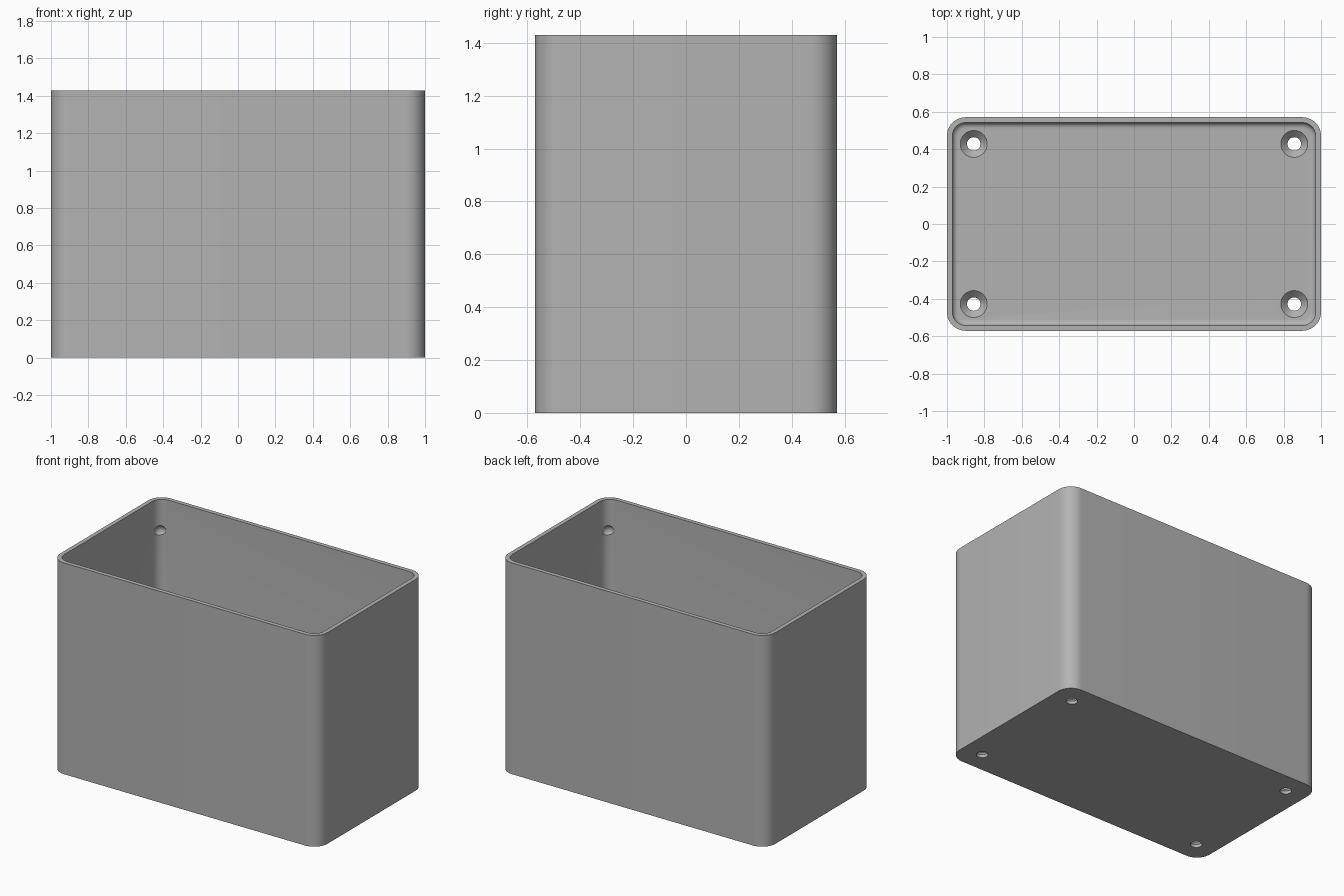
import bpy, bmesh, math
from mathutils import Vector

if "Cube" in bpy.data.objects:
    bpy.data.objects.remove(bpy.data.objects["Cube"])

W, D, H = 1.0, 0.571, 1.429        # half width, half depth, height
WALL, FLOOR, R, FIL = 0.029, 0.057, 0.1, 0.029
HX, HY = 0.857, 0.428              # screw hole centres

grey = bpy.data.materials.new("plain grey")
grey.diffuse_color = (0.45, 0.45, 0.45, 1)
grey.use_nodes = True
grey.node_tree.nodes["Principled BSDF"].inputs["Base Color"].default_value = grey.diffuse_color


def ring(bm, inset, z, n=12):
    """Rounded rectangle loop, inset from the outer footprint."""
    r = R - inset
    out = []
    for i, (sx, sy) in enumerate([(1, 1), (-1, 1), (-1, -1), (1, -1)]):
        for k in range(n + 1):
            a = math.pi / 2 * (i + k / n)
            out.append(bm.verts.new((sx * (W - R) + r * math.cos(a),
                                     sy * (D - R) + r * math.sin(a), z)))
    return out


def finish(bm, name):
    bmesh.ops.recalc_face_normals(bm, faces=bm.faces)
    me = bpy.data.meshes.new(name)
    bm.to_mesh(me)
    bm.free()
    me.materials.append(grey)
    ob = bpy.data.objects.new(name, me)
    bpy.context.collection.objects.link(ob)
    return ob


# Open box: outer wall, rim, inner wall, floor fillet
bm = bmesh.new()
path = [(0, 0), (0, H), (WALL, H)]
for k in range(7):
    a = math.pi / 2 * k / 6
    path.append((WALL + FIL * (1 - math.cos(a)), FLOOR + FIL * (1 - math.sin(a))))
loops = [ring(bm, i, z) for i, z in path]
for a, b in zip(loops, loops[1:]):
    for k in range(len(a)):
        j = (k + 1) % len(a)
        bm.faces.new((a[k], a[j], b[j], b[k]))
bm.faces.new(loops[0])
bm.faces.new(loops[-1])
box = finish(bm, "open_box")

# Cutter: countersunk screw holes and small corner dimples
bm = bmesh.new()
hole = [(0.036, -0.05), (0.036, 0.021), (0.072, FLOOR), (0.072, FLOOR + 0.05)]
N = 32
for sx in (-1, 1):
    for sy in (-1, 1):
        rows = [[bm.verts.new((sx * HX + r * math.cos(2 * math.pi * k / N),
                               sy * HY + r * math.sin(2 * math.pi * k / N), z))
                 for k in range(N)] for r, z in hole]
        for a, b in zip(rows, rows[1:]):
            for k in range(N):
                j = (k + 1) % N
                bm.faces.new((a[k], a[j], b[j], b[k]))
        bm.faces.new(rows[0])
        bm.faces.new(rows[-1])
        d = (R - WALL - 0.024) * math.sqrt(0.5)
        ball = bmesh.ops.create_uvsphere(bm, u_segments=20, v_segments=12, radius=0.04)
        bmesh.ops.translate(bm, verts=ball["verts"],
                            vec=Vector((sx * (W - R + d), sy * (D - R + d), 1.22)))
cutter = finish(bm, "hole_cutter")
cutter.hide_render = True

mod = box.modifiers.new("holes", 'BOOLEAN')
mod.operation = 'DIFFERENCE'
mod.solver = 'EXACT'
mod.object = cutter
bpy.context.view_layer.objects.active = box
box.select_set(True)
bpy.ops.object.modifier_apply(modifier=mod.name)
bpy.data.objects.remove(cutter)
bpy.ops.object.shade_smooth_by_angle(angle=math.radians(30))
